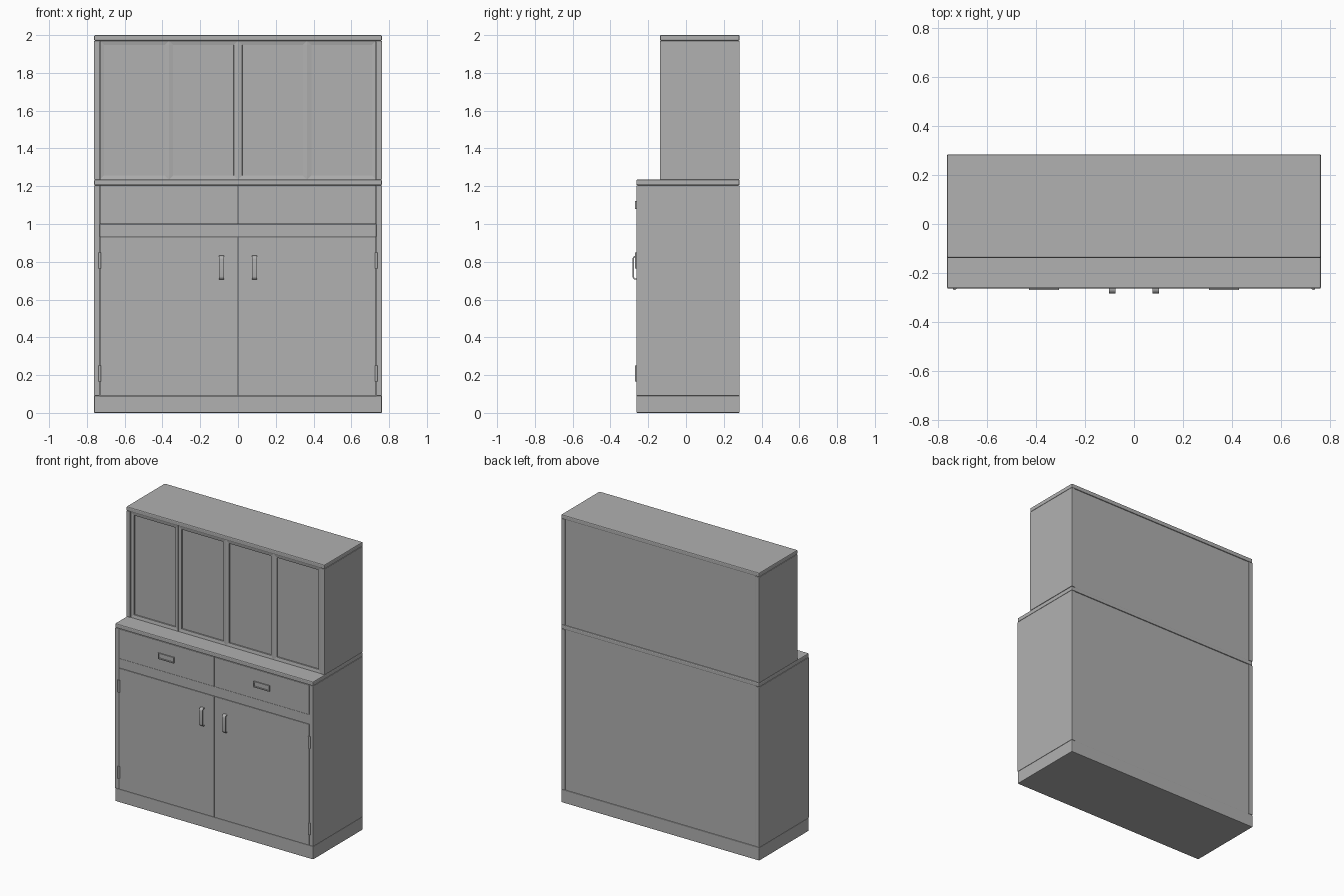
import bpy, bmesh, math

if "Cube" in bpy.data.objects:
    bpy.data.objects.remove(bpy.data.objects["Cube"])

W = 0.762          # half width
T = 0.03           # board thickness
FRONT, UPPER_FRONT, BACK = -0.2625, -0.138, 0.2835

paint = bpy.data.materials.new("dark_grey_paint")
paint.diffuse_color = (0.44, 0.44, 0.44, 1)
paint.use_nodes = True
paint.node_tree.nodes["Principled BSDF"].inputs["Base Color"].default_value = paint.diffuse_color


def finish(name, bm, bevel=0.0, smooth=False):
    bmesh.ops.recalc_face_normals(bm, faces=bm.faces)
    me = bpy.data.meshes.new(name)
    bm.to_mesh(me)
    bm.free()
    me.materials.append(paint)
    ob = bpy.data.objects.new(name, me)
    bpy.context.collection.objects.link(ob)
    if bevel:
        m = ob.modifiers.new("soft_edges", "BEVEL")
        m.width, m.segments = bevel, 2
    if smooth:
        bpy.ops.object.select_all(action="DESELECT")
        ob.select_set(True)
        bpy.context.view_layer.objects.active = ob
        bpy.ops.object.shade_smooth_by_angle(angle=math.radians(35))
    return ob


def box_bm(x, y, z):
    bm = bmesh.new()
    bmesh.ops.create_cube(bm, size=1)
    for v in bm.verts:
        v.co = [(a + b) / 2 + c * (b - a) for c, (a, b) in zip(v.co, (x, y, z))]
    return bm


def box(name, x, y, z, bevel=0.0):
    return finish(name, box_bm(x, y, z), bevel)


def recessed(name, x, y, z, steps):
    """Box whose front face is inset repeatedly by (width, depth) steps."""
    bm = box_bm(x, y, z)
    bm.normal_update()
    face = min(bm.faces, key=lambda f: f.calc_center_median().y)
    for width, depth in steps:
        bmesh.ops.inset_individual(bm, faces=[face], thickness=width, depth=-depth)
    return finish(name, bm)


def span(s, a, b):
    return tuple(sorted((s * a, s * b)))


# Full-width boards: plinth, counter and top
box("plinth", (-W, W), (FRONT, BACK), (0, 0.09), 0.004)
box("counter", (-W, W), (FRONT, BACK), (1.205, 1.235), 0.006)
box("top_board", (-W, W), (UPPER_FRONT, BACK), (1.97, 2.0), 0.006)

# Backs and the rail between drawers and doors
IN = W - T
box("lower_back", (-IN, IN), (BACK - 0.025, BACK - 0.006), (0.088, 1.207))
box("upper_back", (-IN, IN), (BACK - 0.025, BACK - 0.006), (1.233, 1.972))
box("middle_rail", (-IN, IN), (FRONT + 0.002, FRONT + 0.03), (0.932, 0.998), 0.0015)


def handle(name, cx):
    """Flat strip bent into a rounded bow, extruded sideways."""
    def bow(y, z0, z1, r):
        pts = [(FRONT, z0)]
        for a in range(0, 91, 15):
            t = math.radians(a)
            pts.append((y + r - r * math.sin(t), z0 + r - r * math.cos(t)))
        pts += [(p[0], z0 + z1 - p[1]) for p in reversed(pts)]
        return pts
    outer = bow(-0.2835, 0.705, 0.832, 0.018)
    inner = bow(-0.2765, 0.712, 0.825, 0.011)
    bm = bmesh.new()
    rings = []
    for x in (cx - 0.013, cx + 0.013):
        rings.append([[bm.verts.new((x, y, z)) for y, z in p] for p in (outer, inner)])
    (o0, i0), (o1, i1) = rings
    for k in range(len(outer) - 1):
        for a, b in ((o0, o1), (o1, i1), (i1, i0), (i0, o0)):
            bm.faces.new((a[k], a[k + 1], b[k + 1], b[k]))
    for k in (0, -1):
        bm.faces.new((o0[k], o1[k], i1[k], i0[k]))
    finish(name, bm, smooth=True)


for s, side in ((-1, "left"), (1, "right")):
    # Side panels
    box(f"lower_side_{side}", span(s, IN, W), (FRONT, BACK), (0.09, 1.205), 0.003)
    box(f"upper_side_{side}", span(s, IN, W), (UPPER_FRONT, BACK), (1.235, 1.97), 0.003)
    # Drawers and lower doors
    box(f"drawer_{side}", span(s, 0.0005, IN - 0.001), (FRONT, FRONT + 0.03), (0.999, 1.204), 0.002)
    box(f"door_{side}", span(s, 0.0005, IN - 0.001), (FRONT, FRONT + 0.03), (0.091, 0.931), 0.002)
    # Drawer pulls and door handles
    recessed(f"drawer_pull_{side}", span(s, 0.306, 0.428), (-0.270, FRONT + 0.01),
             (1.08, 1.121), ((0.009, 0), (0.001, 0.006)))
    handle(f"door_handle_{side}", s * 0.088)
    # Hinges
    for z, level in ((0.165, "lower"), (0.765, "upper")):
        bm = bmesh.new()
        bmesh.ops.create_cone(bm, cap_ends=True, segments=16, radius1=0.0075,
                              radius2=0.0075, depth=0.085)
        bmesh.ops.translate(bm, verts=bm.verts, vec=(s * IN, FRONT, z + 0.0425))
        finish(f"hinge_{level}_{side}", bm, smooth=True)

# Four upper doors: gently sloping mitred frames round a sunken panel
w = 2 * IN / 4
for i in range(4):
    x0 = -IN + i * w
    recessed(f"upper_door_{i + 1}", (x0 + 0.0005, x0 + w - 0.0005),
             (UPPER_FRONT + 0.005, UPPER_FRONT + 0.04), (1.235, 1.97),
             ((0.031, 0.004), (0.001, 0.008)))
